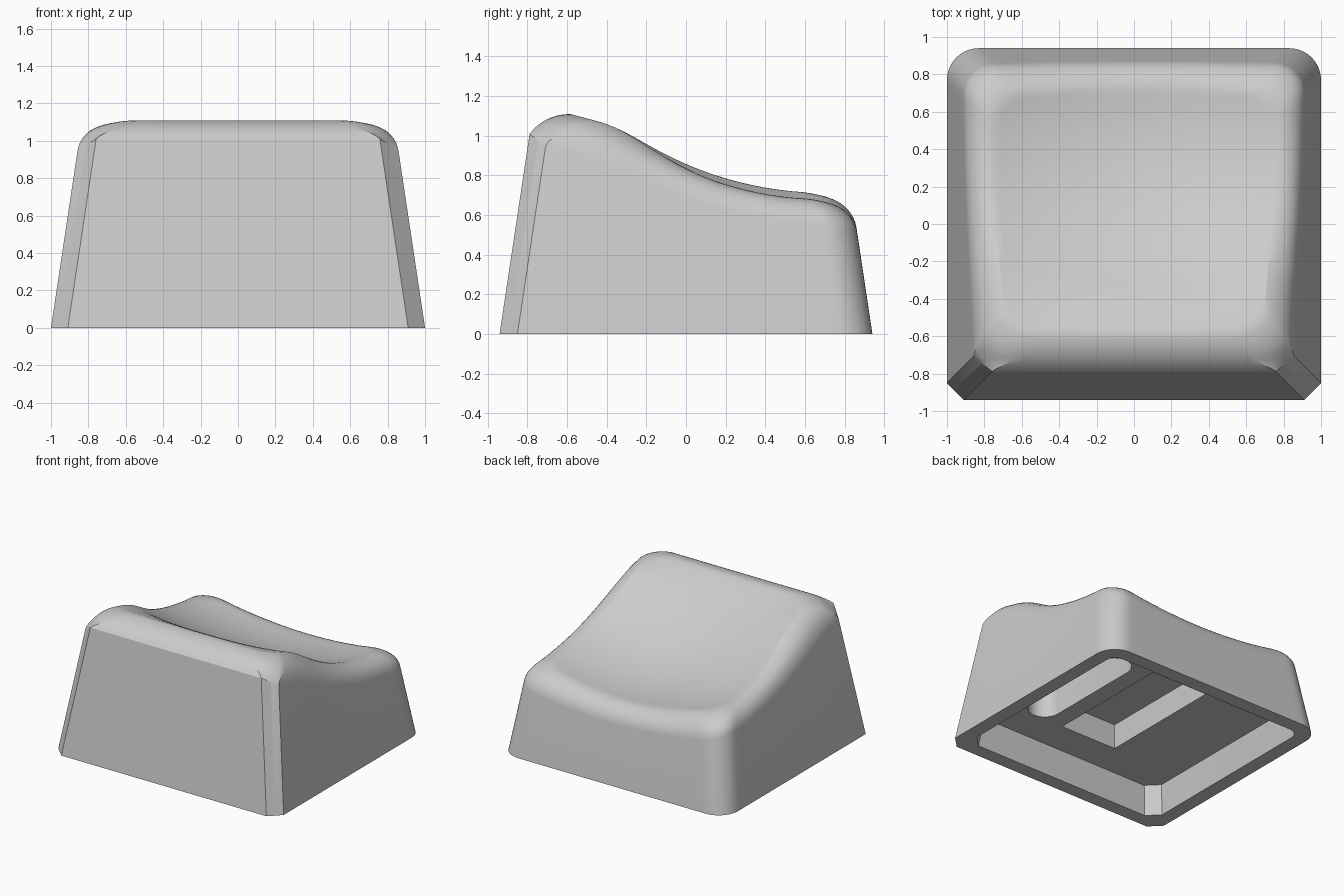
import bpy, bmesh
from math import sin, cos, pi, radians

if "Cube" in bpy.data.objects:
    bpy.data.objects.remove(bpy.data.objects["Cube"], do_unlink=True)

TAPER = 0.15
HALF_X, HALF_Y = 1.0, 0.94

plastic = bpy.data.materials.new("grey plastic")
plastic.use_nodes = True
grey = (0.6, 0.6, 0.6, 1)
plastic.diffuse_color = grey
plastic.node_tree.nodes["Principled BSDF"].inputs["Base Color"].default_value = grey


def lerp(a, b, t):
    return a + (b - a) * t


def smooth(t):
    t = max(0, min(1, t))
    return t * t * (3 - 2 * t)


def top_height(x, y):
    """Scooped top: level front ridge, falling curve, hollow across x."""
    ridge = 1.11 - 0.24 * max(0, y + 0.58)
    fall = 0.715 + 0.335 * (max(0, 0.65 - y) / 0.98) ** 2
    gap = max(0, 0.05 - abs(ridge - fall))
    z = min(ridge, fall) - gap * gap / 0.2
    u = x / 0.75
    hollow = 0.1 * max(0, 1 - u * u) * smooth((y + 0.62) / 0.4)
    tilt = 0.016 * (u + 1) * smooth((y + 0.4) / 0.6)
    return z - hollow - tilt


# Outline slots: (kind, parameter, frontness), counter-clockwise from front
def outline_slots(n_side, n_corner):
    slots = []
    def add(kind, n, front):
        for i in range(n):
            slots.append((kind, i / n, front(i / n)))
    add("front", n_side, lambda t: 1)
    add("front_left", n_corner, lambda t: 1 - t)
    add("left", n_side, lambda t: 0)
    add("back_left", n_corner, lambda t: 0)
    add("back", n_side, lambda t: 0)
    add("back_right", n_corner, lambda t: 0)
    add("right", n_side, lambda t: 0)
    add("front_right", n_corner, lambda t: t)
    return slots


def outline_point(slot, inset, round_front=0.0, back=0.17):
    """Point of the inset footprint; front corners go from chamfer to arc."""
    kind, t, _ = slot
    hx, hy = HALF_X - inset, HALF_Y - inset
    f = lerp(0.09, 0.16, round_front)
    if kind == "front":
        return lerp(f - hx, hx - f, t), -hy
    if kind == "back":
        return lerp(hx - back, back - hx, t), hy
    if kind == "left":
        return hx, lerp(f - hy, hy - back, t)
    if kind == "right":
        return -hx, lerp(hy - back, f - hy, t)
    if kind.endswith("right"):
        t = 1 - t
    sx = 1 if kind.endswith("left") else -1
    if kind.startswith("back"):
        a = t * pi / 2
        return sx * (hx - back + back * cos(a)), hy - back + back * sin(a)
    a = t * pi / 2
    x = lerp(hx - f + f * t, hx - f + f * sin(a), round_front)
    y = lerp(-hy + f * t, f - hy - f * cos(a), round_front)
    return sx * x, y


def mesh_from_rings(name, rings, tip=None):
    """Skin a stack of equal rings, cap the start, cap or fan the end."""
    bm = bmesh.new()
    loops = [[bm.verts.new(p) for p in ring] for ring in rings]
    n = len(loops[0])
    for a, b in zip(loops, loops[1:]):
        for i in range(n):
            j = (i + 1) % n
            bm.faces.new((a[i], a[j], b[j], b[i]))
    bm.faces.new(loops[0][::-1])
    if tip:
        end = bm.verts.new(tip)
        for i in range(n):
            bm.faces.new((loops[-1][i], loops[-1][(i + 1) % n], end))
    else:
        bm.faces.new(loops[-1])
    bmesh.ops.recalc_face_normals(bm, faces=bm.faces)
    mesh = bpy.data.meshes.new(name)
    bm.to_mesh(mesh)
    bm.free()
    obj = bpy.data.objects.new(name, mesh)
    bpy.context.collection.objects.link(obj)
    mesh.materials.append(plastic)
    return obj


# Key body: tapered walls, rolled rim, scooped top
RIM, INNER = 10, 24
slots = outline_slots(30, 10)
columns = []
for slot in slots:
    w = slot[2]
    radius = lerp(0.16, 0.25, w)
    start = radians(lerp(8, 37, w))
    crest = 0.3
    for _ in range(8):
        height = top_height(*outline_point(slot, crest, 1))
        wall_top = height - radius * (1 - sin(start))
        crest = TAPER * wall_top + radius * cos(start)
    column = [(*outline_point(slot, 0), 0)]
    for k in range(RIM + 1):
        a = lerp(start, pi / 2, k / RIM)
        inset = TAPER * wall_top + radius * (cos(start) - cos(a))
        p = outline_point(slot, inset, smooth(2 * k / RIM))
        column.append((*p, height - radius * (1 - sin(a))))
    px, py, _ = column[-1]
    for k in range(1, INNER):
        s = 1 - k / INNER
        x, y = px * s, lerp(0.05, py, s)
        column.append((x, y, top_height(x, y)))
    columns.append(column)
body = mesh_from_rings("key_body", list(zip(*columns)), (0, 0.05, top_height(0, 0.05)))


# Hollows in the underside
def cavity_ring(inset, z):
    return [(*outline_point(s, inset, 0, 0.08), z) for s in outline_slots(1, 6)]


def slot_ring(z, x=0.52, r=0.125, reach=0.4):
    ring = []
    for i in range(24):
        a = pi * i / 11.5
        side = reach if i < 12 else -reach
        a = pi * (i / 11 if i < 12 else 1 + (i - 12) / 11)
        ring.append((x + r * cos(a), side + r * sin(a), z))
    return ring


def box_ring(z, hx=0.25, hy=0.52):
    return [(-hx, -hy, z), (hx, -hy, z), (hx, hy, z), (-hx, hy, z)]


cutters = [
    mesh_from_rings("cavity_cutter", [cavity_ring(0.1, -0.1), cavity_ring(0.145, 0.23)]),
    mesh_from_rings("recess_cutter", [box_ring(0.1), box_ring(0.43)]),
    mesh_from_rings("slot_cutter", [slot_ring(0.1), slot_ring(0.48)]),
]
bpy.context.view_layer.objects.active = body
body.select_set(True)
for cutter in cutters:
    cutter.hide_render = True
    mod = body.modifiers.new(cutter.name, "BOOLEAN")
    mod.operation = "DIFFERENCE"
    mod.solver = "EXACT"
    mod.object = cutter
    bpy.ops.object.modifier_apply(modifier=mod.name)
    bpy.data.objects.remove(cutter, do_unlink=True)
bpy.ops.object.shade_smooth_by_angle(angle=radians(24))
